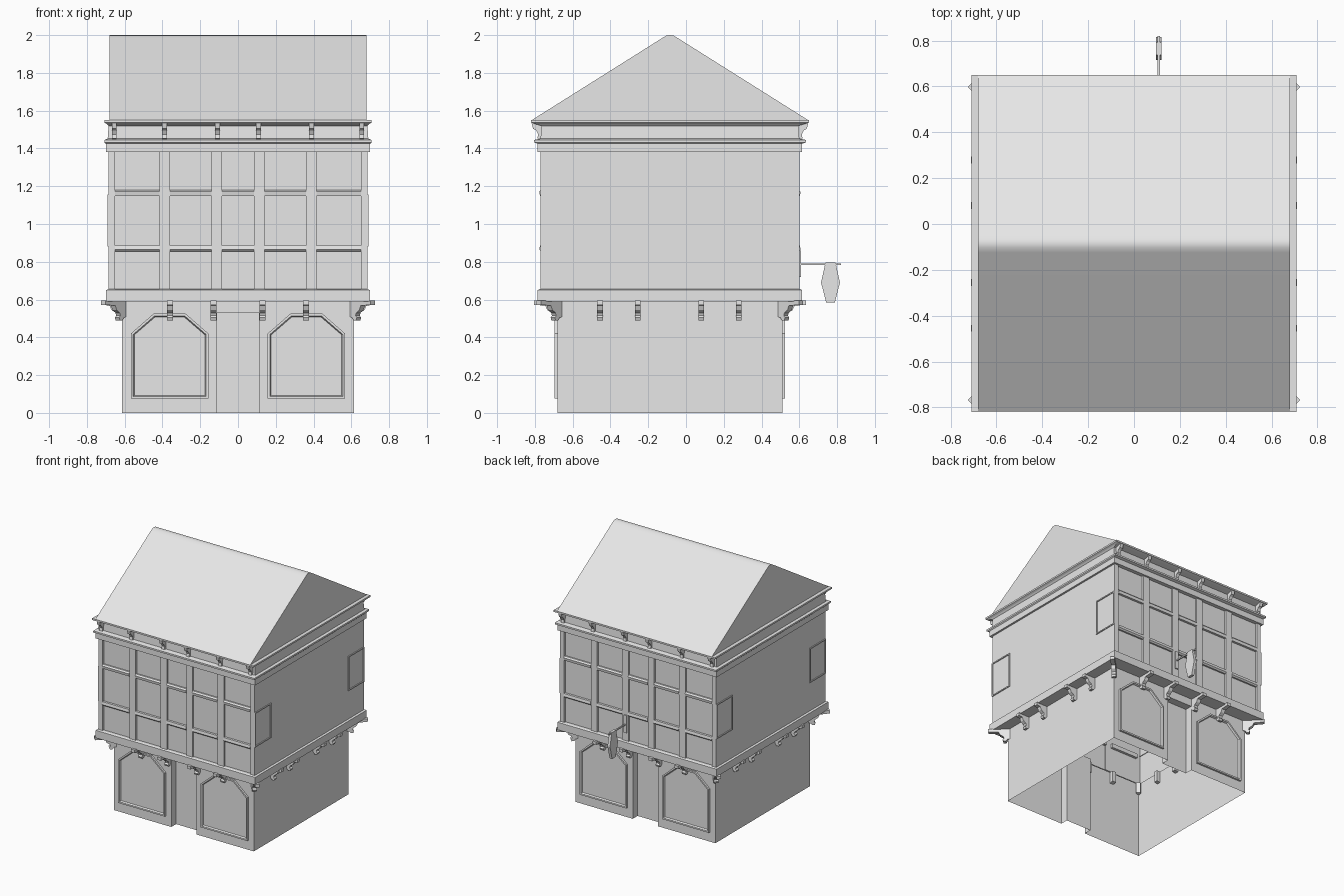
import bpy, bmesh, math
from mathutils import Matrix, Vector

old = bpy.data.objects.get("Cube")
if old:
    bpy.data.objects.remove(old, do_unlink=True)

CY = -0.085                      # depth centre of the house
HX, HY = 0.615, 0.595            # ground floor half sizes

plaster = bpy.data.materials.new("grey_plaster")
plaster.use_nodes = True
GREY = (0.8, 0.8, 0.8, 1)
plaster.diffuse_color = GREY
plaster.node_tree.nodes["Principled BSDF"].inputs["Base Color"].default_value = GREY


def finish(name, bm, smooth=False):
    bmesh.ops.recalc_face_normals(bm, faces=bm.faces)
    mesh = bpy.data.meshes.new(name)
    bm.to_mesh(mesh)
    bm.free()
    mesh.materials.append(plaster)
    obj = bpy.data.objects.new(name, mesh)
    bpy.context.collection.objects.link(obj)
    if smooth:
        bpy.ops.object.select_all(action='DESELECT')
        obj.select_set(True)
        bpy.context.view_layer.objects.active = obj
        bpy.ops.object.shade_smooth_by_angle(angle=math.radians(35))
    return obj


def add_box(bm, lo, hi):
    lo, hi = Vector(lo), Vector(hi)
    m = Matrix.Translation((lo + hi) / 2) @ Matrix.Diagonal((*(hi - lo), 1))
    bmesh.ops.create_cube(bm, size=1, matrix=m)


def add_prism(bm, points, width, matrix):
    """Profile in local x/z, extruded along local y."""
    rows = [[bm.verts.new(matrix @ Vector((x, s * width / 2, z))) for x, z in points]
            for s in (-1, 1)]
    n = len(points)
    for row in rows:
        bm.faces.new(row)
    for i in range(n):
        j = (i + 1) % n
        bm.faces.new((rows[0][i], rows[0][j], rows[1][j], rows[1][i]))


def place(x, y, angle):
    return Matrix.Translation((x, y + CY, 0)) @ Matrix.Rotation(math.radians(angle), 4, 'Z')


def ring_stack(name, levels):
    """Stack of rectangular rings (half x, half y, z), open at both ends."""
    bm = bmesh.new()
    prev = None
    for hx, hy, z in levels:
        row = [bm.verts.new((sx * hx, sy * hy + CY, z))
               for sx, sy in ((-1, -1), (1, -1), (1, 1), (-1, 1))]
        if prev:
            for i in range(4):
                j = (i + 1) % 4
                bm.faces.new((prev[i], prev[j], row[j], row[i]))
        prev = row
    return finish(name, bm)


# Ground floor walls with a recessed doorway front and back
DOOR, DEPTH, HEAD, FLOOR = 0.11, 0.06, 0.53, 0.595
half = [(-HX, -HY), (-DOOR, -HY), (-DOOR, DEPTH - HY),
        (DOOR, DEPTH - HY), (DOOR, -HY), (HX, -HY)]
plan = half + [(-x, -y) for x, y in half]
bm = bmesh.new()
low = [bm.verts.new((x, y + CY, 0)) for x, y in plan]
top = [bm.verts.new((x, y + CY, FLOOR)) for x, y in plan]
for i in range(len(plan)):
    j = (i + 1) % len(plan)
    bm.faces.new((low[i], low[j], top[j], top[i]))
finish("ground_floor_walls", bm)

# Door lintels
bm = bmesh.new()
for s in (-1, 1):
    a, b = sorted((s * HY, s * (HY - DEPTH)))
    add_box(bm, (-DOOR, a + CY, HEAD), (DOOR, b + CY, FLOOR))
finish("door_lintels", bm)


# Chamfered arch frames around the ground floor windows
def arch(inset):
    w, t, c = 0.205 - inset, 0.525 - inset, 0.085 - inset * 0.4
    return [(-w, 0.075 + inset), (w, 0.075 + inset), (w, 0.42 - inset * 0.4),
            (c, t), (-c, t), (-w, 0.42 - inset * 0.4)]


bm = bmesh.new()
for s, angle in ((-1, 0), (1, 180)):
    for cx in (-0.362, 0.362):
        m = place(cx, s * HY, angle)
        loops = []
        for inset, y in ((0, 0), (0, -0.015), (0.012, -0.015), (0.018, -0.002)):
            loops.append([bm.verts.new(m @ Vector((x, y, z))) for x, z in arch(inset)])
        for a, b in zip(loops, loops[1:]):
            for i in range(6):
                j = (i + 1) % 6
                bm.faces.new((a[i], a[j], b[j], b[i]))
        bm.faces.new(loops[-1])
finish("window_arches", bm)

# Upper storey shell: jetty, base band, wall, cornice
ring_stack("upper_storey", [
    (HX, HY, 0.59), (0.70, 0.70, 0.59), (0.70, 0.70, 0.65), (0.685, 0.69, 0.655),
    (0.685, 0.67, 0.655), (0.685, 0.67, 1.38), (0.70, 0.70, 1.38), (0.70, 0.70, 1.425)])
ring_stack("cornice", [
    (0.70, 0.70, 1.425), (0.708, 0.72, 1.432), (0.708, 0.72, 1.445), (0.69, 0.685, 1.452),
    (0.685, 0.68, 1.52), (0.695, 0.715, 1.53), (0.708, 0.735, 1.537),
    (0.708, 0.735, 1.55), (0.67, 0.70, 1.55)])

# Timber posts and rails between the panels
panels = [(-0.65, -0.415), (-0.36, -0.14), (-0.085, 0.085), (0.14, 0.36), (0.415, 0.65)]
edges = [-0.685] + [x for p in panels for x in p] + [0.685]
posts, rails = bmesh.new(), bmesh.new()
for s, angle in ((-1, -90), (1, 90)):
    a, b = sorted((s * 0.665, s * 0.685))
    for x0, x1 in zip(edges[::2], edges[1::2]):
        add_box(posts, (x0, a + CY, 0.655), (x1, b + CY, 1.38))
    for x0, x1 in panels:
        for sign, mid in ((1, 1.165), (-1, 0.87)):
            prof = [(-0.02, mid - 0.016 * sign), (0.018, mid - 0.016 * sign),
                    (0.022, mid + 0.006 * sign), (0.012, mid + 0.016 * sign),
                    (-0.02, mid + 0.016 * sign)]
            add_prism(rails, prof, x1 - x0, place((x0 + x1) / 2, s * 0.67, angle))
finish("timber_posts", posts)
finish("timber_rails", rails)

# Thin framed side windows near the corners
bm = bmesh.new()
for sx in (-1, 1):
    for y0, y1 in ((-0.685, -0.485), (0.485, 0.685)):
        z0, z1, t = 0.88, 1.155, 0.009
        x0, x1 = sorted((sx * 0.68, sx * 0.692))
        for lo, hi in (((y0, z0), (y1, z0 + t)), ((y0, z1 - t), (y1, z1)),
                       ((y0, z0), (y0 + t, z1)), ((y1 - t, z0), (y1, z1))):
            add_box(bm, (x0, lo[0] + CY, lo[1]), (x1, hi[0] + CY, hi[1]))
finish("side_window_frames", bm)


# Scrolled brackets carrying the jetty
def scroll(reach):
    return [(-0.03, 0.595), (reach, 0.595), (reach, 0.572), (0.065, 0.568),
            (0.055, 0.545), (0.032, 0.53), (0.026, 0.515), (0.036, 0.505),
            (0.03, 0.49), (0.012, 0.49), (0, 0.505), (-0.03, 0.51)]


bm = bmesh.new()
for s in (-1, 1):
    for x in (-0.36, -0.13, 0.13, 0.36):
        add_prism(bm, scroll(0.125), 0.032, place(x, s * HY, s * 90))
    for y in (-0.37, -0.17, 0.165, 0.365):
        add_prism(bm, scroll(0.095), 0.03, place(s * HX, y, 0 if s > 0 else 180))
    for t in (-1, 1):
        angle = math.degrees(math.atan2(t, s))
        add_prism(bm, scroll(0.14), 0.032, place(s * HX, t * HY, angle))
finish("jetty_brackets", bm)

# Small brackets under the eaves
eave = [(-0.01, 1.45), (0.022, 1.452), (0.018, 1.475), (0.028, 1.495),
        (0.045, 1.505), (0.052, 1.535), (-0.01, 1.535)]
bm = bmesh.new()
for s in (-1, 1):
    for x in (-0.655, -0.39, -0.108, 0.108, 0.39, 0.655):
        add_prism(bm, eave, 0.026, place(x, s * 0.68, s * 90))
finish("eave_brackets", bm)

# Gabled roof with a softened ridge
slope = [(0.735, 1.548), (0.04, 1.985), (0.018, 1.998)]
bm = bmesh.new()
add_prism(bm, slope + [(0, 2.0)] + [(-x, z) for x, z in reversed(slope)], 1.36, place(0, 0, 90))
finish("roof", bm, smooth=True)

# Hanging sign on the back: wall plate, rod and board
SX = 0.108
bm = bmesh.new()
add_box(bm, (SX - 0.012, 0.585, 0.72), (SX + 0.012, 0.61, 0.86))
add_box(bm, (SX - 0.005, 0.60, 0.782), (SX + 0.005, 0.82, 0.792))
finish("sign_bracket", bm)
board = [(0.05, 0.69), (0.027, 0.795), (-0.027, 0.795),
         (-0.05, 0.69), (-0.023, 0.585), (0.023, 0.585)]
bm = bmesh.new()
add_prism(bm, board, 0.022, place(SX, 0.765 - CY, 90))
finish("sign_board", bm)
